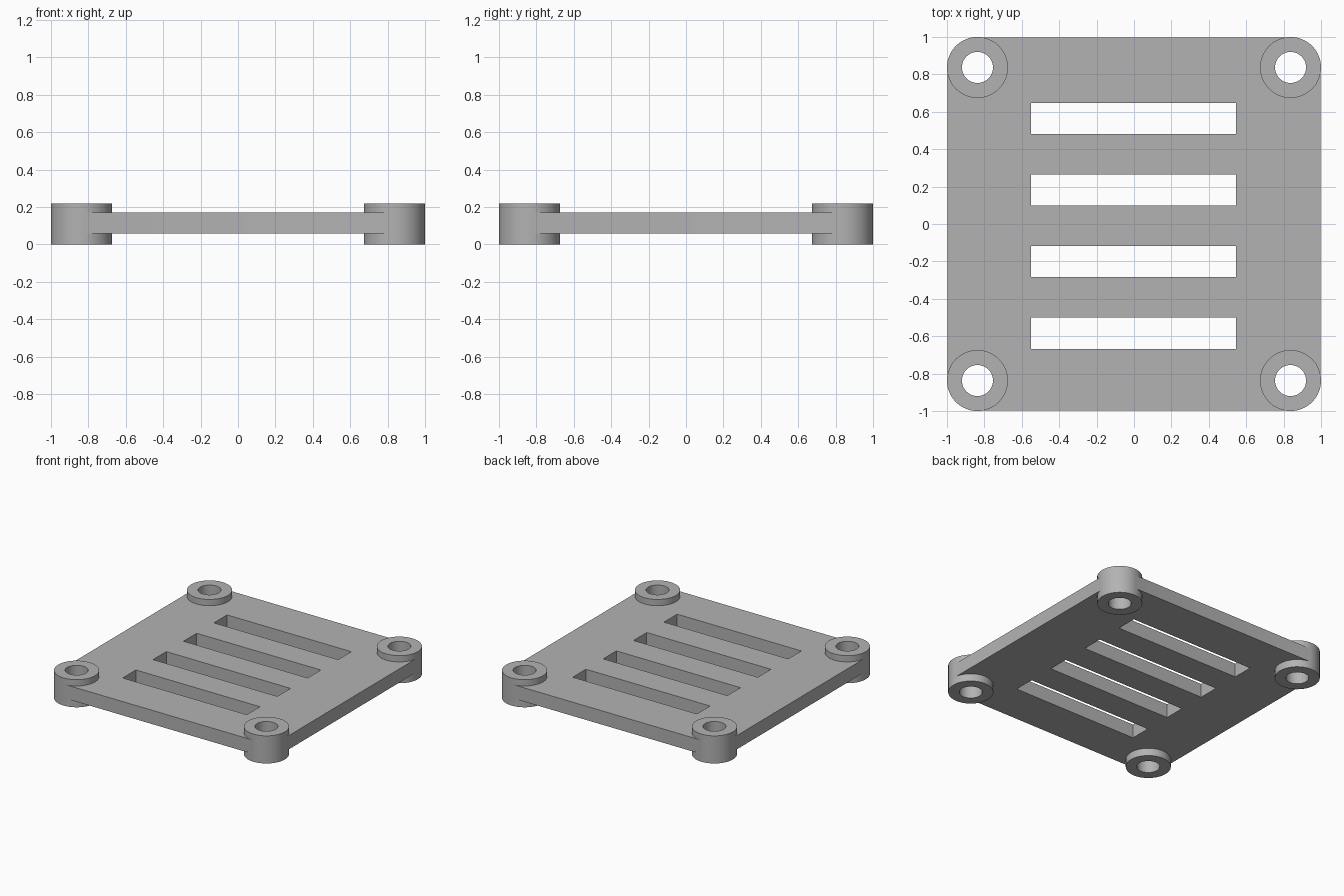
import bpy, bmesh

cube = bpy.data.objects.get("Cube")
if cube:
    bpy.data.objects.remove(cube, do_unlink=True)

EDGE, CORNER = 0.998, 0.837        # plate half width, boss centre offset
BOSS_R, HOLE_R, HEIGHT = 0.163, 0.083, 0.22
PLATE_LOW, PLATE_HIGH = 0.06, 0.17

grey = bpy.data.materials.new("plain grey")
grey.use_nodes = True
colour = (0.45, 0.45, 0.45, 1)
grey.diffuse_color = colour
grey.node_tree.nodes["Principled BSDF"].inputs["Base Color"].default_value = colour


def prism(name, outline, low, high):
    """Extrude a flat outline upwards into a solid."""
    bm = bmesh.new()
    base = bm.faces.new([bm.verts.new((x, y, low)) for x, y in outline])
    top = bmesh.ops.extrude_face_region(bm, geom=[base])["geom"]
    verts = [v for v in top if isinstance(v, bmesh.types.BMVert)]
    bmesh.ops.translate(bm, verts=verts, vec=(0, 0, high - low))
    bmesh.ops.recalc_face_normals(bm, faces=bm.faces)
    mesh = bpy.data.meshes.new(name)
    bm.to_mesh(mesh)
    bm.free()
    mesh.materials.append(grey)
    obj = bpy.data.objects.new(name, mesh)
    bpy.context.collection.objects.link(obj)
    return obj


def cylinder(name, x, y, radius, low, high):
    bpy.ops.mesh.primitive_cylinder_add(vertices=64, radius=radius, depth=high - low,
                                        location=(x, y, (low + high) / 2))
    obj = bpy.context.object
    obj.name = name
    obj.data.materials.append(grey)
    return obj


def combine(target, other, operation):
    """Apply a boolean and discard the helper."""
    bpy.context.view_layer.objects.active = target
    mod = target.modifiers.new(operation, "BOOLEAN")
    mod.operation, mod.solver, mod.object = operation, "EXACT", other
    bpy.ops.object.modifier_apply(modifier=mod.name)
    bpy.data.objects.remove(other, do_unlink=True)


# Plate, its clipped corners buried inside the bosses
e, c = EDGE, CORNER
plate = prism("vented_plate", [(c, e), (-c, e), (-e, c), (-e, -c),
                               (-c, -e), (c, -e), (e, -c), (e, c)], PLATE_LOW, PLATE_HIGH)

# Four bosses with through holes
corners = [(sx * CORNER, sy * CORNER) for sx in (-1, 1) for sy in (-1, 1)]
for x, y in corners:
    combine(plate, cylinder("boss", x, y, BOSS_R, 0, HEIGHT), "UNION")
for x, y in corners:
    combine(plate, cylinder("hole", x, y, HOLE_R, -0.1, HEIGHT + 0.1), "DIFFERENCE")

# Evenly spaced vent slots
for i in range(4):
    y, half = 0.565 - i * 0.383, 0.083
    slot = prism("slot", [(-0.55, y - half), (0.545, y - half),
                          (0.545, y + half), (-0.55, y + half)], -0.1, 0.3)
    combine(plate, slot, "DIFFERENCE")

# Smooth the round walls, keep the edges crisp
bpy.ops.object.select_all(action="DESELECT")
plate.select_set(True)
bpy.context.view_layer.objects.active = plate
bpy.ops.object.shade_smooth_by_angle(angle=0.5)
